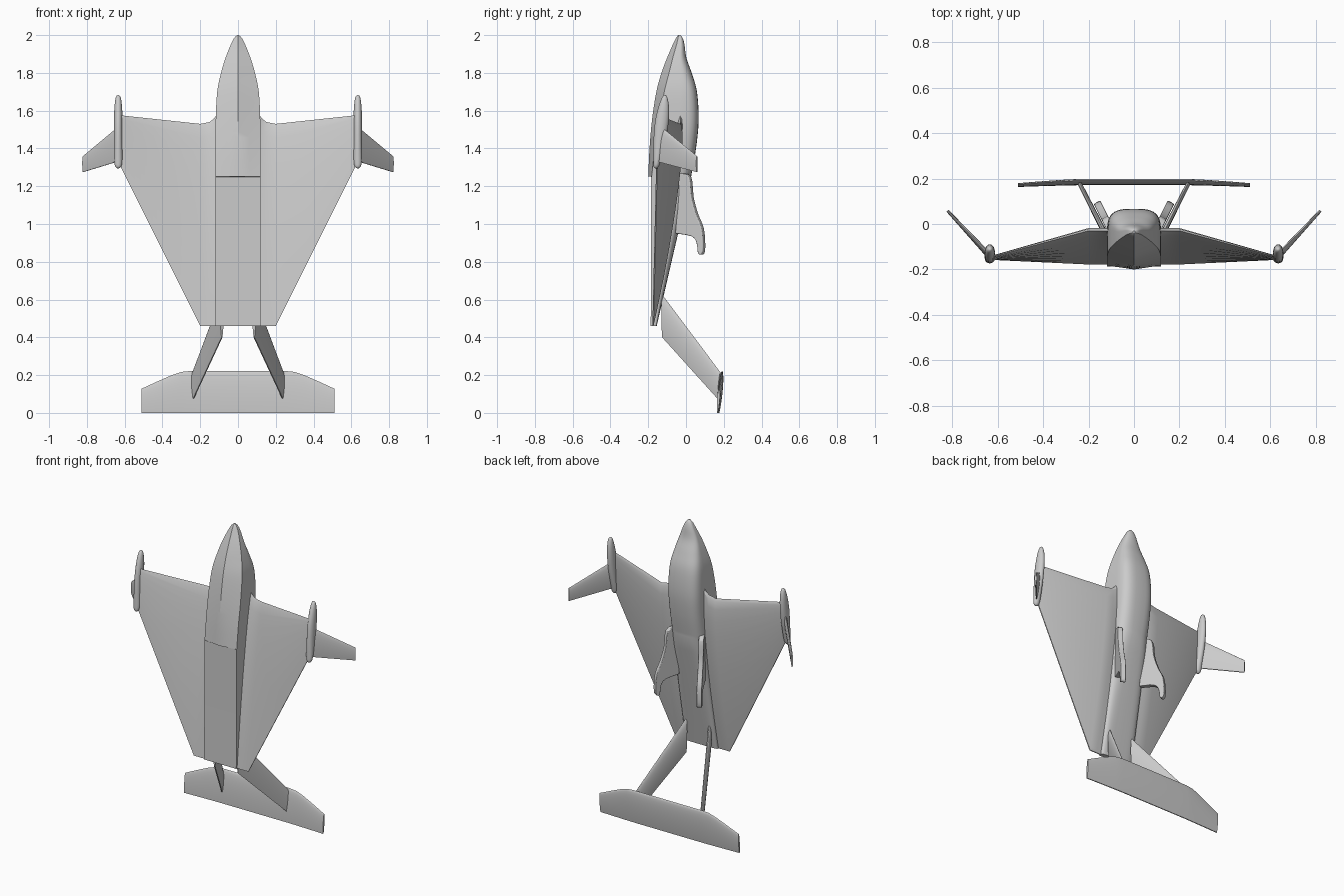
import bpy, math
from mathutils import Vector

cube = bpy.data.objects.get("Cube")
if cube:
    bpy.data.objects.remove(cube, do_unlink=True)

grey = bpy.data.materials.new("plain_grey")
grey.use_nodes = True
color = (0.6, 0.6, 0.6, 1)
grey.diffuse_color = color
grey.node_tree.nodes["Principled BSDF"].inputs["Base Color"].default_value = color


def make(name, verts, faces, mirror=False, bevel=0, angle=30):
    """Mesh object with clean normals, optional mirror across x and bevel."""
    mesh = bpy.data.meshes.new(name)
    mesh.from_pydata([tuple(v) for v in verts], [], faces)
    mesh.materials.append(grey)
    obj = bpy.data.objects.new(name, mesh)
    bpy.context.collection.objects.link(obj)
    bpy.ops.object.select_all(action="DESELECT")
    obj.select_set(True)
    bpy.context.view_layer.objects.active = obj
    bpy.ops.object.mode_set(mode="EDIT")
    bpy.ops.mesh.select_all(action="SELECT")
    bpy.ops.mesh.normals_make_consistent(inside=False)
    bpy.ops.object.mode_set(mode="OBJECT")
    if bevel:
        mod = obj.modifiers.new("Bevel", "BEVEL")
        mod.width, mod.segments, mod.limit_method = bevel, 4, "ANGLE"
    if mirror:
        obj.modifiers.new("Mirror", "MIRROR").use_clip = False
    bpy.ops.object.shade_smooth_by_angle(angle=math.radians(angle))
    return obj


def loft(name, rings, **options):
    """Skin a list of equal closed rings and cap both ends."""
    n = len(rings[0])
    verts = [p for ring in rings for p in ring]
    faces = [(a * n + i, a * n + (i + 1) % n, (a + 1) * n + (i + 1) % n, (a + 1) * n + i)
             for a in range(len(rings) - 1) for i in range(n)]
    faces += [tuple(range(n)), tuple(range(len(verts) - n, len(verts)))]
    return make(name, verts, faces, **options)


def resample(rows, steps=5):
    """Catmull-Rom interpolation of a table of section values."""
    out = []
    for i in range(len(rows) - 1):
        p0, p1, p2, p3 = (rows[max(0, min(len(rows) - 1, i + k))] for k in (-1, 0, 1, 2))
        for s in range(steps):
            t = s / steps
            out.append([b + t / 2 * (c - a + t * (2 * a - 5 * b + 4 * c - d + t * (3 * (b - c) + d - a)))
                        for a, b, c, d in zip(p0, p1, p2, p3)])
    return out + [list(rows[-1])]


def foil(lead, trail, normal, upper, lower, n=12):
    """Airfoil ring between a leading and a trailing point."""
    lead, trail, normal = Vector(lead), Vector(trail), Vector(normal).normalized()

    def point(i, height):
        s = (1 - math.cos(math.pi * i / n)) / 2
        shape = 2.6 * (math.sqrt(s) * (1 - s) * (1 - 0.2 * s)) / (1 - 0.15 * s) ** 2
        return lead.lerp(trail, s) + normal * (height * shape + math.copysign(0.003, height) * s)
    return ([point(i, upper) for i in range(n + 1)] +
            [point(i, -lower) for i in range(n, 0, -1)])


# Fuselage: V hull with a step, rounded canopy above, tapering deck aft
def hull_ring(z, w, keel, chine, top, power):
    mid = chine + 0.5 * (top - chine)
    half = [(w / 2, (keel + chine) / 2), (w, chine)]
    for i in range(10):
        a = math.pi / 2 * i / 10
        half.append((w * math.cos(a) ** (2 / power), mid + (top - mid) * math.sin(a) ** (2 / power)))
    right = [(x, y, z) for x, y in half]
    return [(0, keel, z)] + right + [(0, top, z)] + [(-x, y, z) for x, y, z in reversed(right)]


# columns: height, half width, keel, chine, top, roundness
bow = [(2, .004, -.042, -.038, -.03, 2),
       (1.985, .02, -.053, -.042, -.018, 2),
       (1.95, .038, -.07, -.05, -.008, 2),
       (1.88, .066, -.1, -.07, .002, 2.2),
       (1.8, .09, -.13, -.09, .03, 2.5),
       (1.7, .11, -.157, -.115, .058, 3),
       (1.55, .118, -.18, -.142, .067, 3.2),
       (1.4, .118, -.193, -.165, .053, 3.2),
       (1.251, .118, -.2, -.182, .027, 3)]
stern = [(1.25, .118, -.184, -.184, .027, 3),
         (1.15, .118, -.184, -.184, .005, 3.5),
         (.85, .118, -.184, -.184, -.065, 4),
         (.46, .118, -.187, -.187, -.155, 5)]
loft("fuselage", [hull_ring(*row) for row in resample(bow) + stern])

# Reverse delta wings with drooping leading edge and filleted root
stations = [(.1, 1.6, -.03, .46, -.175, .034),
            (.125, 1.56, -.03, .46, -.175, .034),
            (.15, 1.54, -.03, .46, -.175, .034),
            (.2, 1.53, -.03, .46, -.175, .034),
            (.62, 1.575, -.143, 1.3, -.155, .008)]
loft("wing", [foil((x, ly, lz), (x, ty, tz), (0, 1, 0), t, t * .5)
              for x, lz, ly, tz, ty, t in stations], mirror=True, angle=25)

# Wing tip floats
float_rows = [(1.683, -.112, .003, .003), (1.67, -.113, .014, .013), (1.62, -.118, .028, .02),
              (1.54, -.128, .036, .023), (1.44, -.14, .032, .023), (1.34, -.153, .02, .022),
              (1.305, -.158, .014, .016), (1.295, -.159, .005, .005)]
loft("tip_float", [[(.634 + hx * math.cos(a), y + hy * math.sin(a), z)
                    for a in (math.tau * k / 20 for k in range(20))]
                   for z, y, hy, hx in resample(float_rows, 3)], mirror=True, angle=50)

# Raked winglets
loft("winglet", [foil((.64, -.125, 1.51), (.64, -.15, 1.33), (-.75, .66, 0), .009, .009),
                 foil((.82, .058, 1.36), (.82, .058, 1.275), (-.75, .66, 0), .005, .005)], mirror=True)

# Curved dorsal fins, leaning outward
profile = resample([(-.03, 1.27), (.022, 1.25), (.035, 1.14), (.06, 1.05), (.088, .98), (.096, .9),
                    (.092, .845), (.07, .843), (.062, .9), (.035, .935), (-.05, .95)], 3)
side = Vector((.87, -.48, 0)) * .016
fin = [Vector((.115 + .5 * y, y, z)) + s * side for s in (-1, 1) for y, z in profile]
n = len(profile)
make("dorsal_fin", fin,
     [tuple(range(n)), tuple(range(n, 2 * n))] +
     [(i, (i + 1) % n, n + (i + 1) % n, n + i) for i in range(n)],
     mirror=True, bevel=.012, angle=50)

# Tail struts
out = (.87, -.48, 0)
loft("tail_strut", [foil((.085, -.125, .625), (.085, -.125, .4), out, .011, .011),
                    foil((.24, .182, .215), (.236, .168, .075), out, .008, .008)], mirror=True)

# Tailplane with drooping, clipped tips
plan = [(0, .222, 0), (.25, .222, 0), (.3, .217, .002), (.35, .2, .005), (.43, .165, .01), (.51, .128, .016)]
rings = [foil((x, .191 - d, z), (x, .174 - d / 2, 0), (0, 1, 0), .01 - d / 4, .009 - d / 4) for x, z, d in plan]
mirrored = [[(-p.x, p.y, p.z) for p in ring] for ring in rings[:0:-1]]
loft("tailplane", mirrored + rings)
